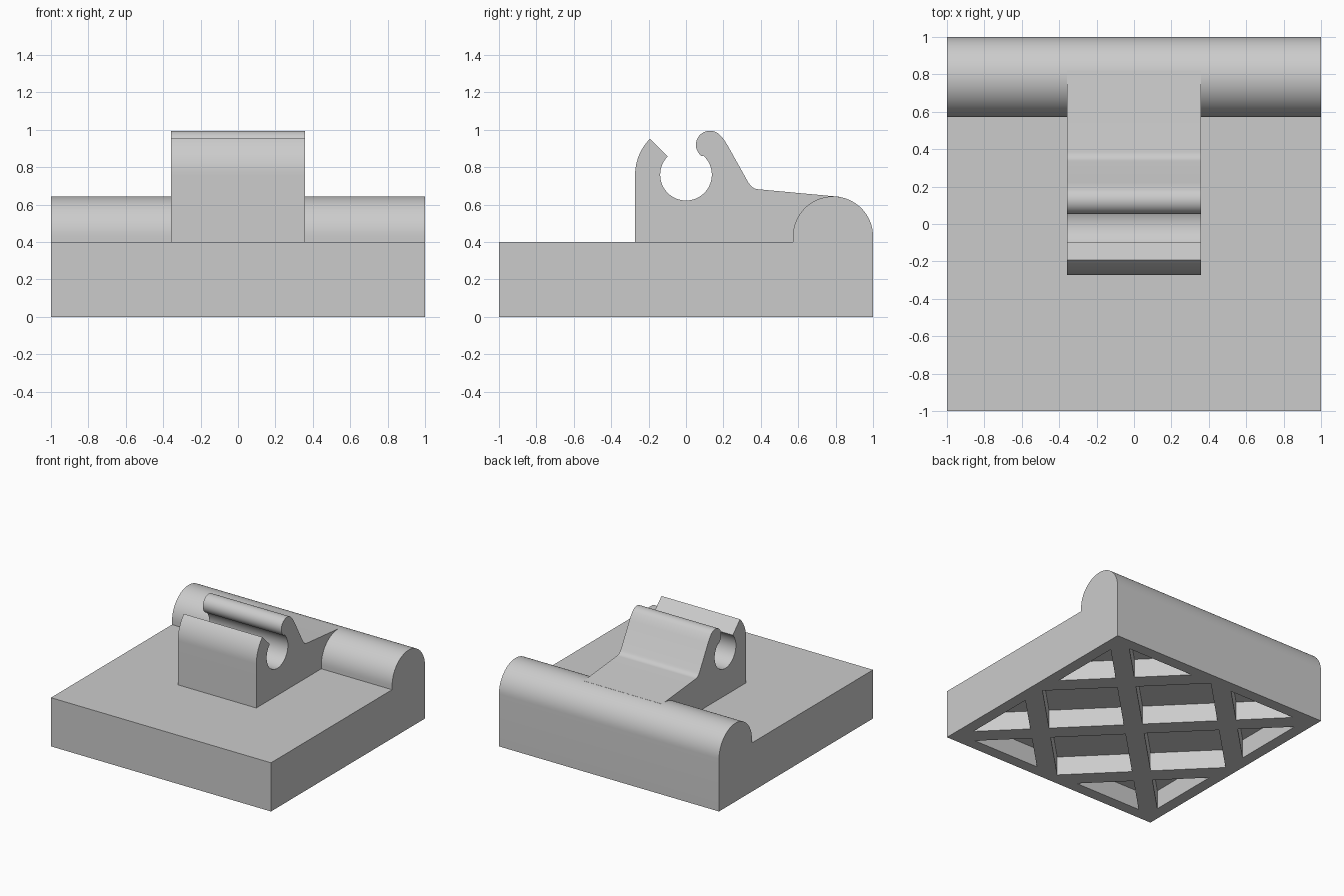
import bpy, bmesh
from math import cos, sin, radians
from mathutils import Vector

cube = bpy.data.objects.get("Cube")
if cube:
    bpy.data.objects.remove(cube, do_unlink=True)

grey = bpy.data.materials.new("light_grey")
grey.use_nodes = True
grey.diffuse_color = (0.6, 0.6, 0.6, 1)
grey.node_tree.nodes["Principled BSDF"].inputs["Base Color"].default_value = (0.6, 0.6, 0.6, 1)


def arc(cy, cz, r, start, end, steps):
    """Points of an arc in the side plane, angles in degrees."""
    angles = [radians(start + (end - start) * i / steps) for i in range(steps + 1)]
    return [(cy + r * cos(a), cz + r * sin(a)) for a in angles]


def extrude_profile(profile, half_width):
    """Solid made by sweeping a side profile (y, z) across x."""
    bm = bmesh.new()
    face = bm.faces.new([bm.verts.new((-half_width, y, z)) for y, z in profile])
    swept = bmesh.ops.extrude_face_region(bm, geom=[face], use_keep_orig=True)
    verts = [v for v in swept["geom"] if isinstance(v, bmesh.types.BMVert)]
    bmesh.ops.translate(bm, verts=verts, vec=(2 * half_width, 0, 0))
    bmesh.ops.recalc_face_normals(bm, faces=bm.faces)
    return bm


def finish(bm, name):
    mesh = bpy.data.meshes.new(name)
    bm.to_mesh(mesh)
    bm.free()
    mesh.materials.append(grey)
    obj = bpy.data.objects.new(name, mesh)
    bpy.context.collection.objects.link(obj)
    bpy.ops.object.select_all(action='DESELECT')
    obj.select_set(True)
    bpy.context.view_layer.objects.active = obj
    bpy.ops.object.shade_smooth_by_angle(angle=radians(30))
    return obj


# Base block with the rounded ridge along its back edge
RIDGE_R = 0.214
ridge = arc(1 - RIDGE_R, 0.43, RIDGE_R, 0, 180, 32)
base = extrude_profile([(-1, 0), (1, 0)] + ridge + [(1 - 2 * RIDGE_R, 0.4), (-1, 0.4)], 1)

# Underside: score the rim and the diagonal ribs, then sink the cells between
RIM, RIB, DEPTH = 0.905, 0.1, 0.155


def score(normal, offset):
    faces = [f for f in base.faces if f.normal.z < -0.9]
    geom = faces + list({e for f in faces for e in f.edges}) + list({v for f in faces for v in f.verts})
    n = Vector(normal)
    bmesh.ops.bisect_plane(base, geom=geom, dist=1e-5, plane_co=n * offset / n.length_squared, plane_no=n)
    base.normal_update()


base.normal_update()
for axis in ((1, 0, 0), (0, 1, 0)):
    for side in (-RIM, RIM):
        score(axis, side)
for diagonal in ((1, 1, 0), (1, -1, 0)):
    for rib in (-1, 0, 1):
        for edge in (-RIB, RIB):
            score(diagonal, rib + edge)


def is_pocket(face):
    c = face.calc_center_median()
    clear = all(abs(u - rib) > RIB for u in (c.x + c.y, c.x - c.y) for rib in (-1, 0, 1))
    return face.normal.z < -0.9 and clear and max(abs(c.x), abs(c.y)) < RIM


pockets = [f for f in base.faces if is_pocket(f)]
sunk = bmesh.ops.extrude_face_region(base, geom=pockets)
bmesh.ops.translate(base, vec=(0, 0, DEPTH),
                    verts=[v for v in sunk["geom"] if isinstance(v, bmesh.types.BMVert)])
bmesh.ops.delete(base, geom=[f for f in pockets if f.is_valid], context='FACES_ONLY')
bmesh.ops.recalc_face_normals(base, faces=base.faces)
finish(base, "base_with_ridge")

# Snap clip: curved front jaw, round socket, rounded rear jaw and sloping tail
CENTRE_Z = 0.76
clip = [(-0.272, 0.3)]
clip += arc(0, CENTRE_Z, 0.272, 180, 135, 12)
clip += arc(0, CENTRE_Z, 0.138, 135, 408, 48)
clip += arc(0.128, 0.92, 0.075, 235, 40, 28)
clip += [(0.205, 0.945), (0.225, 0.912), (0.333, 0.719)]
clip += arc(0.39, 0.742, 0.06, 210, 266, 8)
clip += [(0.82, 0.642), (0.82, 0.3)]
finish(extrude_profile(clip, 0.357), "snap_clip")
